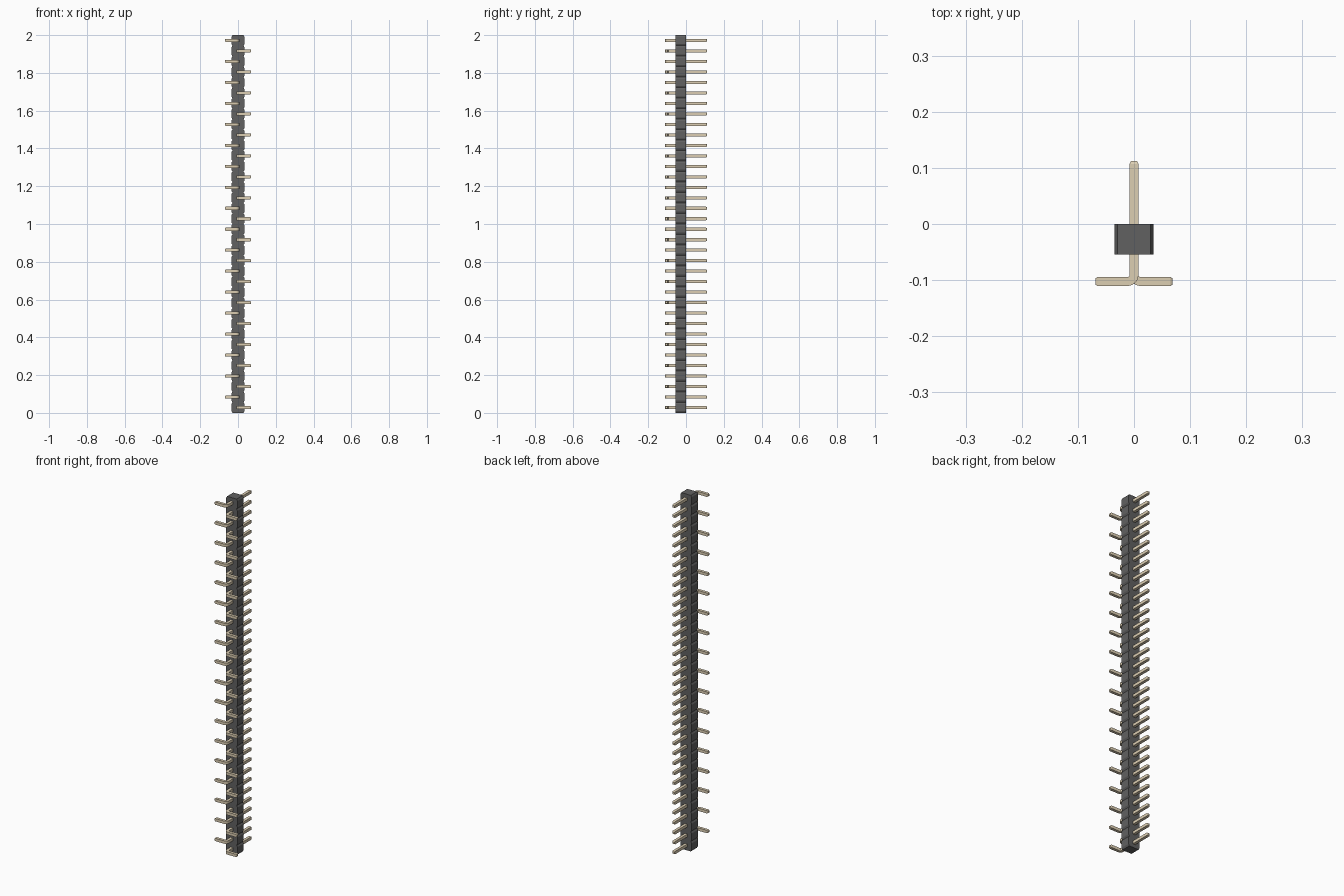
import bpy, bmesh, math
from mathutils import Vector

if "Cube" in bpy.data.objects:
    bpy.data.objects.remove(bpy.data.objects["Cube"])

COUNT = 36
PITCH = 2 / COUNT


def material(name, color):
    m = bpy.data.materials.new(name)
    m.diffuse_color = color
    m.use_nodes = True
    m.node_tree.nodes["Principled BSDF"].inputs["Base Color"].default_value = m.diffuse_color
    return m


def loft(name, rings, mat):
    """Skin a list of four-cornered rings and cap both ends."""
    bm = bmesh.new()
    loops = [[bm.verts.new(p) for p in ring] for ring in rings]
    for a, b in zip(loops, loops[1:]):
        for k in range(4):
            bm.faces.new((a[k], a[(k + 1) % 4], b[(k + 1) % 4], b[k]))
    bm.faces.new(loops[0][::-1])
    bm.faces.new(loops[-1])
    bmesh.ops.recalc_face_normals(bm, faces=bm.faces)
    me = bpy.data.meshes.new(name)
    bm.to_mesh(me)
    bm.free()
    ob = bpy.data.objects.new(name, me)
    me.materials.append(mat)
    bpy.context.collection.objects.link(ob)
    return ob


plastic = material("dark_plastic", (0.12, 0.12, 0.12, 1))
gold = material("pale_gold", (0.72, 0.62, 0.45, 1))

# Plastic strip: each segment has chamfered corners, leaving notches between
W, NECK, CH = 0.035, 0.0295, 0.0095
levels = [(0, NECK)]
for i in range(COUNT):
    z = i * PITCH
    levels += [(z + CH, W), (z + PITCH - CH, W), (z + PITCH, NECK)]
loft("header_body",
     [[(-w, -0.0545, z), (w, -0.0545, z), (w, 0, z), (-w, 0, z)] for z, w in levels],
     plastic)

# Bent pin path: (x, y, heading angle, half width), foot towards +x
H, TIP, R = 0.008, 0.0055, 0.012
path = [(0, 0.112, 180, TIP), (0, 0.107, 180, H)]
for k in range(7):
    a = 180 + 15 * k
    path.append((R + R * math.cos(math.radians(a)),
                 -0.0905 + R * math.sin(math.radians(a)), a, H))
path += [(0.065, -0.1025, 270, H), (0.069, -0.1025, 270, TIP)]


def pin_rings(side):
    rings = []
    for x, y, a, h in path:
        c = Vector((x, y, 0))
        n = Vector((math.cos(math.radians(a)), math.sin(math.radians(a)), 0)) * h
        up = Vector((0, 0, h))
        ring = [c + n + up, c - n + up, c - n - up, c + n - up]
        rings.append([(p.x * side, p.y, p.z) for p in ring])
    return rings


# Pins: alternate feet right and left, using two shared meshes
for side, label, start in ((1, "right", 0), (-1, "left", 1)):
    first = loft(f"pin_{label}", pin_rings(side), gold)
    bpy.context.view_layer.objects.active = first
    first.select_set(True)
    bpy.ops.object.shade_smooth_by_angle(angle=math.radians(25))
    first.select_set(False)
    for i in range(start, COUNT, 2):
        ob = first if i == start else first.copy()
        if ob is not first:
            bpy.context.collection.objects.link(ob)
        ob.location.z = (i + 0.5) * PITCH
